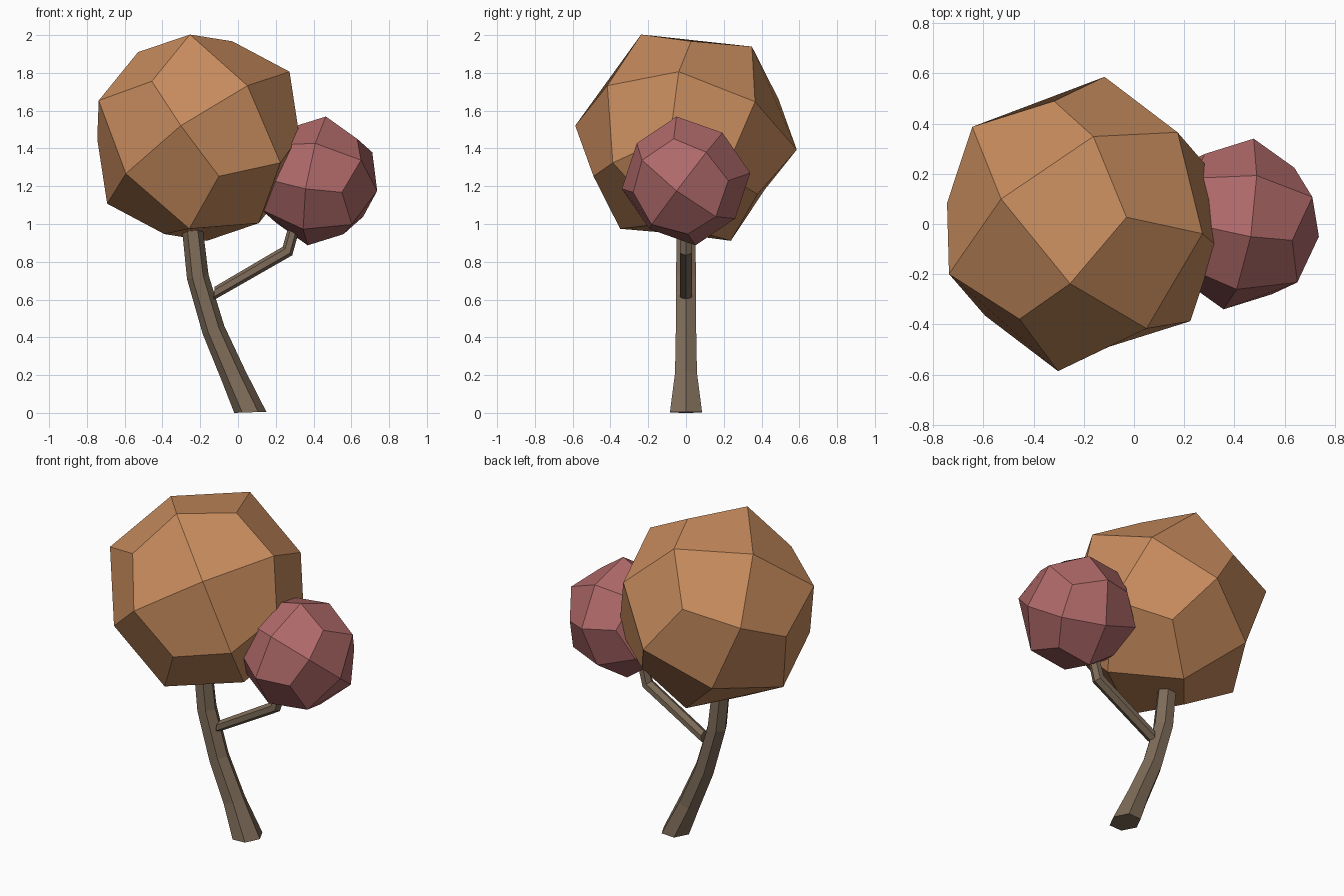
import bpy, bmesh
from math import sin, cos, pi, radians
from mathutils import Matrix, Vector

if "Cube" in bpy.data.objects:
    bpy.data.objects.remove(bpy.data.objects["Cube"])


def material(name, color):
    mat = bpy.data.materials.new(name)
    mat.diffuse_color = (*color, 1)
    mat.use_nodes = True
    mat.node_tree.nodes["Principled BSDF"].inputs["Base Color"].default_value = mat.diffuse_color
    return mat


def add_object(name, bm, mat):
    bmesh.ops.recalc_face_normals(bm, faces=bm.faces)
    mesh = bpy.data.meshes.new(name)
    bm.to_mesh(mesh)
    bm.free()
    mesh.materials.append(mat)
    obj = bpy.data.objects.new(name, mesh)
    bpy.context.collection.objects.link(obj)
    return obj


def hex_tube(name, rings, mat):
    """Six-sided tube in the xz plane; ring = (x, z, rx, ry, tilt in degrees)."""
    bm = bmesh.new()
    loops = []
    for x, z, rx, ry, tilt in rings:
        t = radians(tilt)
        u = Vector((cos(t), 0, -sin(t)))
        v = Vector((0, 1, 0))
        c = Vector((x, 0, z))
        loops.append([bm.verts.new(c + u * rx * cos(i * pi / 3) + v * ry * sin(i * pi / 3))
                      for i in range(6)])
    for a, b in zip(loops, loops[1:]):
        for i in range(6):
            j = (i + 1) % 6
            bm.faces.new((a[i], a[j], b[j], b[i]))
    bm.faces.new(loops[0])
    bm.faces.new(loops[-1])
    return add_object(name, bm, mat)


def crown(name, center, radius, axis_a, axis_b, mat):
    """Cube rounded once into 24 quads, turned so two face centres lie on the axes."""
    bm = bmesh.new()
    bmesh.ops.create_cube(bm, size=2)
    bmesh.ops.subdivide_edges(bm, edges=bm.edges[:], cuts=1, use_grid_fill=True)
    factor = {1: 1.0, 2: 0.75, 3: 5 / 9}  # face centre, edge middle, corner
    for vert in bm.verts:
        vert.co *= factor[sum(abs(k) > 0.5 for k in vert.co)] * radius
    a = Vector(axis_a).normalized()
    b = Vector(axis_b)
    b = (b - a * b.dot(a)).normalized()
    turn = Matrix((a, b, a.cross(b))).transposed()
    for vert in bm.verts:
        vert.co = turn @ vert.co + Vector(center)
    return add_object(name, bm, mat)


bark = material("bark", (0.21, 0.15, 0.10))
orange = material("orange_leaves", (0.57, 0.26, 0.11))
red = material("red_leaves", (0.43, 0.14, 0.14))

# Leaning trunk, flared at the base
hex_tube("trunk", [
    (0.065, 0.003, 0.085, 0.098, -2),
    (-0.025, 0.20, 0.068, 0.067, -22),
    (-0.13, 0.44, 0.061, 0.062, -20),
    (-0.213, 0.72, 0.058, 0.061, -11),
    (-0.243, 0.99, 0.055, 0.056, -3),
], bark)

# Side branch with an upward bend
hex_tube("branch", [
    (-0.127, 0.632, 0.036, 0.037, 95),
    (0.262, 0.857, 0.034, 0.037, 42),
    (0.31, 1.03, 0.030, 0.033, 15),
], bark)

# Leaf crowns
crown("large_crown", (-0.21, 0, 1.457), 0.563,
      (-0.567, 0.177, 0.803), (0.463, -0.740, 0.487), orange)
crown("small_crown", (0.417, 0, 1.228), 0.328,
      (0.973, -0.152, -0.160), (0.206, 0.591, 0.780), red)
